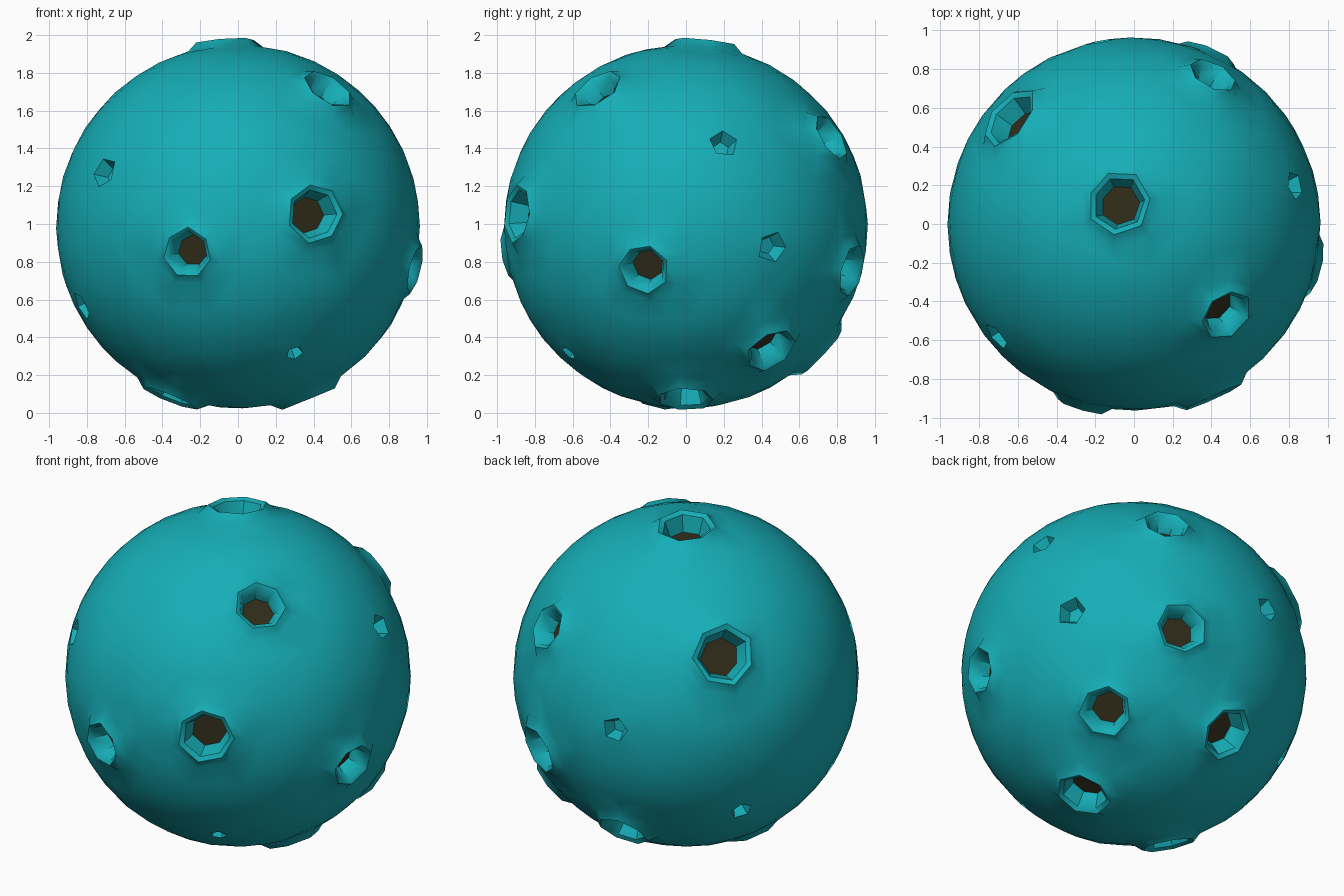
import bpy, bmesh, math, random
from mathutils import Vector

if "Cube" in bpy.data.objects:
    bpy.data.objects.remove(bpy.data.objects["Cube"])

random.seed(4)
R = 0.963
CENTRE = Vector((0, 0, 0.987))


def material(name, rgb):
    m = bpy.data.materials.new(name)
    m.diffuse_color = (*rgb, 1)
    m.use_nodes = True
    m.node_tree.nodes["Principled BSDF"].inputs["Base Color"].default_value = m.diffuse_color
    return m


# Craters: direction from the centre and rim crest radius
big = [
    ((0.40, -0.87, 0.07), 0.155), ((-0.26, -0.92, -0.14), 0.13),
    ((0.47, -0.46, 0.72), 0.135), ((-0.35, -0.13, -0.89), 0.15),
    ((0.92, -0.22, -0.22), 0.125), ((0.36, 0.0, -0.89), 0.15),
    ((0.57, 0.44, -0.64), 0.14), ((0.38, 0.86, -0.23), 0.14),
    ((0.41, 0.77, 0.48), 0.13), ((-0.08, 0.11, 0.96), 0.155),
    ((-0.63, 0.54, 0.49), 0.165), ((-0.07, 0.70, -0.66), 0.15),
]
# Small pits without a raised rim
small = [
    ((-0.72, -0.59, 0.29), 0.085), ((0.30, -0.62, -0.67), 0.05),
    ((0.84, 0.46, -0.11), 0.085), ((0.83, 0.20, 0.44), 0.075),
    ((-0.18, 0.947, 0.067), 0.075), ((-0.70, 0.46, -0.48), 0.065),
    ((-0.83, -0.25, -0.42), 0.08),
]


class Crater:
    def __init__(self, direction, radius, raised):
        self.n = Vector(direction).normalized()
        self.t = self.n.orthogonal().normalized()
        self.b = self.n.cross(self.t)
        self.sides = 7 if raised else 5
        self.raised = raised
        self.radius = radius
        self.outer = radius + 0.06 if raised else radius
        self.phase = random.uniform(0, 6.28)
        self.wobble = [random.uniform(0.93, 1.07) for _ in range(self.sides)]

    def ring(self, radius, height):
        pts = []
        for i, w in enumerate(self.wobble):
            a = self.phase + math.tau * i / self.sides
            side = self.t * math.cos(a) + self.b * math.sin(a)
            ang = radius * w / R
            pts.append((self.n * math.cos(ang) + side * math.sin(ang)) * (R + height))
        return pts


craters = [Crater(d, r, True) for d, r in big] + [Crater(d, r, False) for d, r in small]

# Ball: faceted sphere points, kept clear of the craters
src = bmesh.new()
bmesh.ops.create_icosphere(src, subdivisions=4, radius=R)
bm = bmesh.new()
for v in src.verts:
    p = v.co + Vector([random.uniform(-0.025, 0.025) for _ in range(3)])
    p = p.normalized() * R
    if all(p.angle(c.n) * R > c.outer + 0.05 for c in craters):
        bm.verts.new(p)
src.free()

# Crater outlines join the ball skin
for c in craters:
    c.loop = [bm.verts.new(p) for p in c.ring(c.outer, 0)]
    c.plug = bm.verts.new(c.n * R)
bmesh.ops.convex_hull(bm, input=bm.verts[:])
bmesh.ops.delete(bm, geom=[c.plug for c in craters], context='VERTS')


# Crater rims, walls and floors
def band(lower, upper):
    k = len(lower)
    for i in range(k):
        j = (i + 1) % k
        bm.faces.new((lower[i], lower[j], upper[j], upper[i]))


for c in craters:
    r = c.radius
    if c.raised:
        steps = [(r, 0.036), (r * 0.84, 0.018), (r * 0.70, -0.08)]
    else:
        steps = [(r * 0.6, -0.07)]
    loop = c.loop
    for radius, height in steps:
        nxt = [bm.verts.new(p) for p in c.ring(radius, height)]
        band(loop, nxt)
        loop = nxt
    floor = bm.faces.new(loop)
    floor.material_index = 1 if c.raised else 0

bmesh.ops.recalc_face_normals(bm, faces=bm.faces[:])
mesh = bpy.data.meshes.new("cratered_ball")
bm.to_mesh(mesh)
bm.free()
mesh.materials.append(material("teal_skin", (0.008, 0.42, 0.47)))
mesh.materials.append(material("dark_floor", (0.03, 0.025, 0.01)))
ball = bpy.data.objects.new("cratered_ball", mesh)
bpy.context.collection.objects.link(ball)
ball.location = CENTRE

# Soft skin, crisp crater edges
bpy.context.view_layer.objects.active = ball
ball.select_set(True)
bpy.ops.object.shade_smooth_by_angle(angle=math.radians(42))
